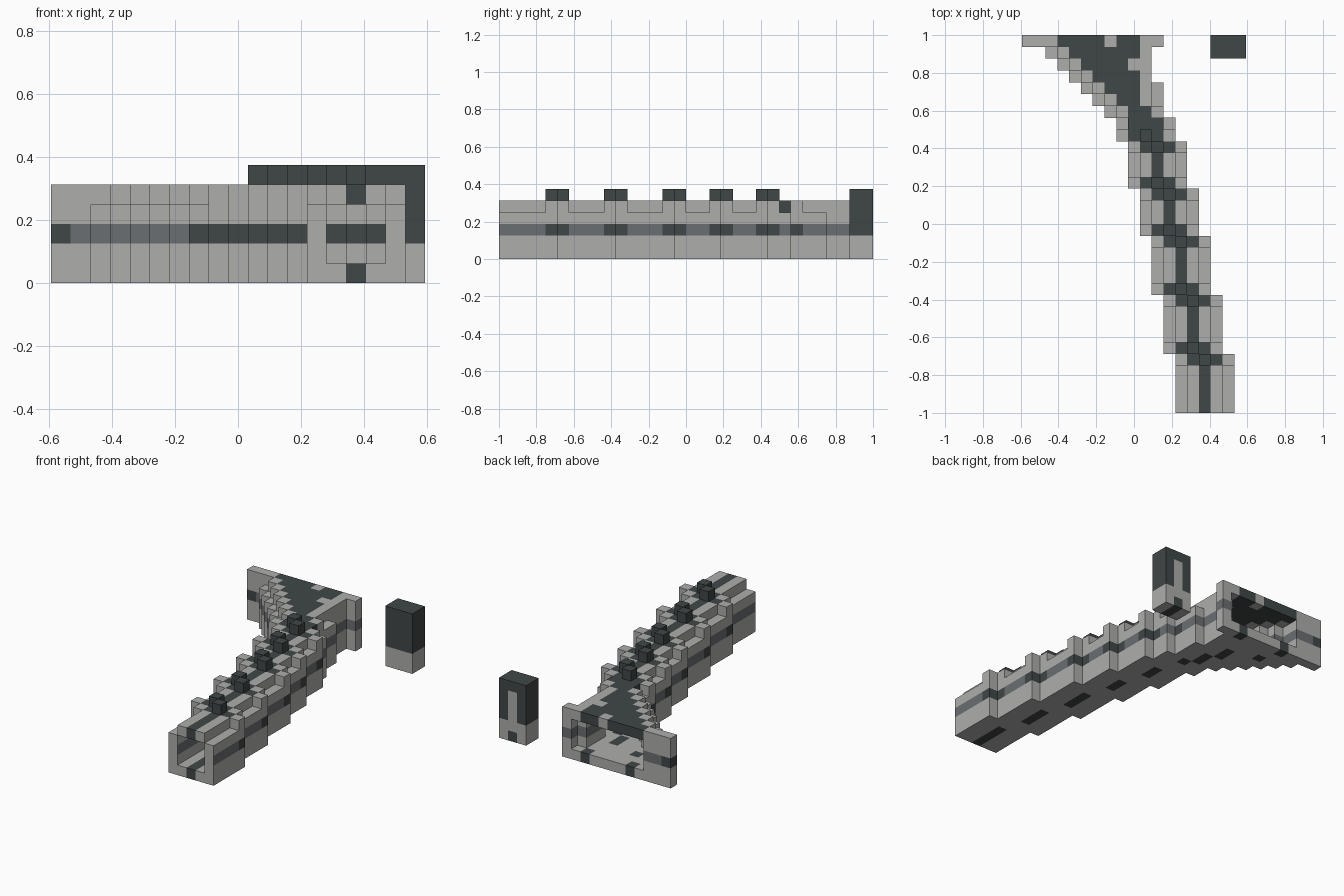
import bpy
import bmesh

if "Cube" in bpy.data.objects:
    bpy.data.objects.remove(bpy.data.objects["Cube"])

UNIT = 1 / 16
LIGHT, MID, DARK = range(3)


def make_material(name, colour):
    mat = bpy.data.materials.new(name)
    mat.use_nodes = True
    mat.diffuse_color = (*colour, 1)
    bsdf = mat.node_tree.nodes["Principled BSDF"]
    bsdf.inputs["Base Color"].default_value = (*colour, 1)
    bsdf.inputs["Roughness"].default_value = 0.9
    return mat


MATERIALS = [make_material("light grey stone", (0.42, 0.42, 0.415)),
             make_material("mid grey stone", (0.147, 0.156, 0.165)),
             make_material("dark slate", (0.051, 0.061, 0.061))]

parts = {}   # part name -> {block cell: colour}


def block(part, i, j, k, colour=LIGHT):
    parts.setdefault(part, {})[(i, j, k)] = colour


# Straight tunnel sections: (length, left edge), each stepped sideways by one
spans = []
edge = 13
for length in (5, 5, 5, 4, 4, 2):
    spans += [(edge, edge + 5)] * length
    edge -= 1
# Flared end: the left side steps out on every row
for row in range(6):
    spans.append((7 - row, 12 if row < 3 else 11))
spans.append((0, 12))

FLARE, LAST = 24, len(spans) - 1
ribs = {4, 5, 9, 10, 14, 15, 18, 19, 22, 23}


def band_colour(j, k):
    if k != 2:
        return LIGHT
    return DARK if j in ribs or j == FLARE + 1 else MID


def roof_is_dark(i, j, left, right):
    if j == LAST:
        return 3 <= i <= 9 and i != 7
    if j > FLARE:
        return left + 2 <= i <= 9 and (i, j) != (9, LAST - 2) or (i, j) == (10, FLARE + 1)
    if j in ribs or j == FLARE:
        return True
    return i == left + 2


for j, (left, right) in enumerate(spans):
    # Side walls with a coloured band, raised at the ribs
    for i in (left, right - 1):
        for k in range(1, 4):
            block("tunnel_walls", i, j, k, band_colour(j, k))
        raised = j in ribs or j == LAST
        if raised or (i > left and j in (FLARE + 1, 28, 29, 30)):
            block("wall_pillars", i, j, 4)
    # Roof
    for i in range(left + 1, right - 1):
        dark = roof_is_dark(i, j, left, right)
        block("tunnel_roof", i, j, 4, DARK if dark else LIGHT)
    # Floor with a broken dark centre line
    for i in range(left, right):
        dark = i == left + 2 and j not in ribs and j < FLARE
        if j >= FLARE:
            dark = (i, j) in {(10, 24), (9, 25), (9, 26), (8, 27), (8, 28),
                              (5, 29), (4, 31), (9, 31)}
        block("tunnel_floor", i, j, 0, DARK if dark else LIGHT)
    # Ridge studs along the centre at each rib
    if j in ribs:
        block("ridge_studs", left + 2, j, 5, DARK)

# Solid end jambs beside the wide opening
for i in (1, 2):
    for k in range(1, 4):
        block("end_jamb", i, LAST, k, band_colour(LAST, k))
parts["tunnel_walls"][(0, LAST, 2)] = DARK

# Detached tower
for i in range(16, 19):
    for j in (LAST - 1, LAST):
        for k in range(6):
            block("tower", i, j, k, LIGHT if k < 2 else DARK)

occupied = set().union(*parts.values())
SIDES = [(axis, sign) for axis in range(3) for sign in (-1, 1)]


def face_colour(cell, axis, sign, colour):
    i, j, k = cell
    # Front rim is plain stone across the band
    if axis == 1 and sign < 0 and j == 0 and k == 2:
        return LIGHT
    # Narrow doorway painted on the back of the tower
    if i == 17 and j == LAST and axis == 1 and sign > 0 and k < 5:
        return LIGHT if k else DARK
    if i == 17 and j >= LAST - 1 and axis == 2 and sign < 0:
        return DARK
    return colour


def build(name, cells):
    """Make one object from the exposed sides of its blocks."""
    bm = bmesh.new()
    verts = {}

    def corner(point):
        if point not in verts:
            i, j, k = point
            verts[point] = bm.verts.new(((i - 9.5) * UNIT, (j - 16) * UNIT, k * UNIT))
        return verts[point]

    for cell, colour in cells.items():
        for axis, sign in SIDES:
            neighbour = list(cell)
            neighbour[axis] += sign
            if tuple(neighbour) in occupied:
                continue
            u, v = (axis + 1) % 3, (axis + 2) % 3
            loop = []
            for du, dv in ((0, 0), (1, 0), (1, 1), (0, 1)):
                point = list(cell)
                point[axis] += sign > 0
                point[u] += du
                point[v] += dv
                loop.append(corner(tuple(point)))
            face = bm.faces.new(loop if sign > 0 else loop[::-1])
            face.material_index = face_colour(cell, axis, sign, colour)
    mesh = bpy.data.meshes.new(name)
    bm.to_mesh(mesh)
    bm.free()
    for mat in MATERIALS:
        mesh.materials.append(mat)
    bpy.context.collection.objects.link(bpy.data.objects.new(name, mesh))


for part_name, part_cells in parts.items():
    build(part_name, part_cells)
